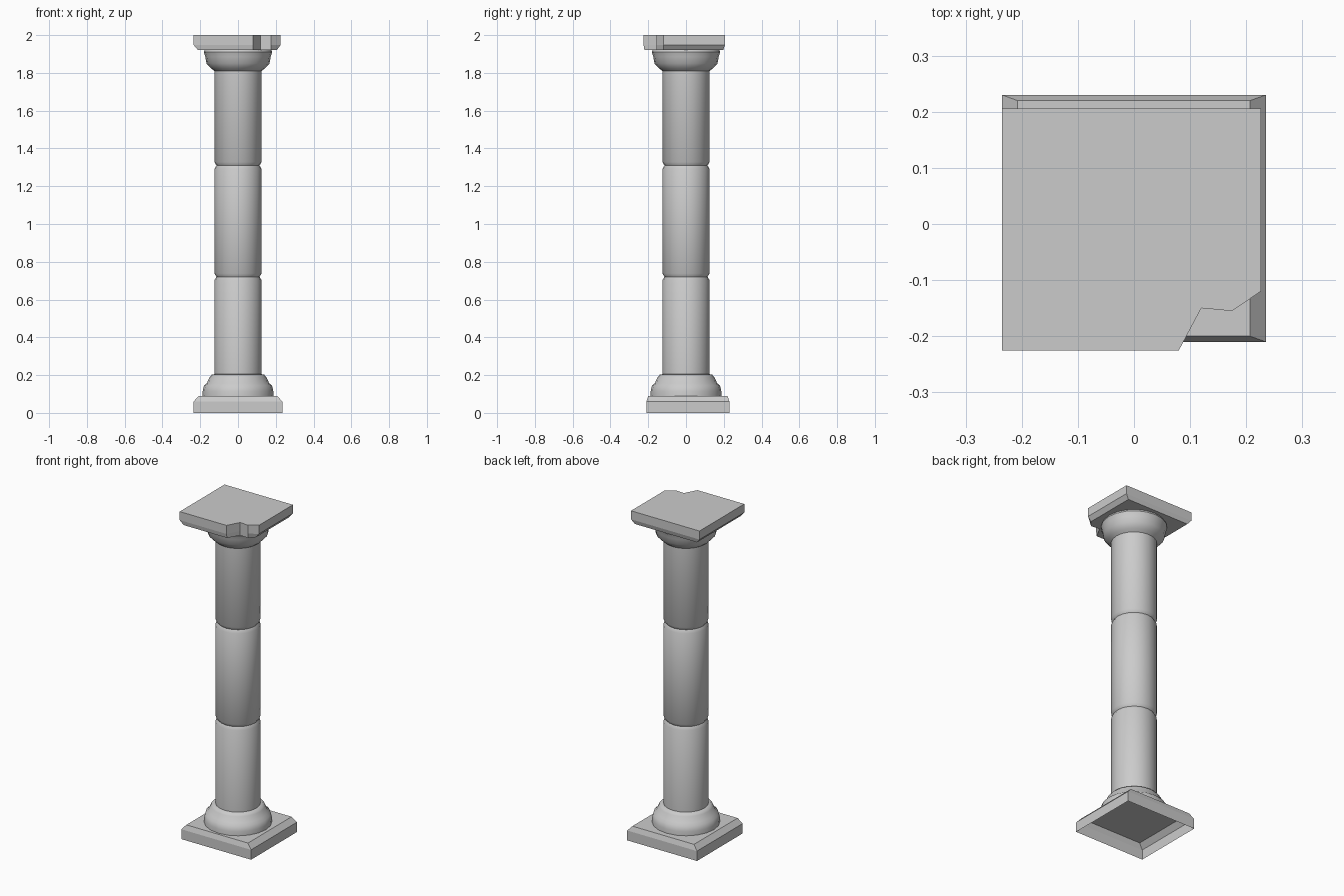
import bpy, bmesh
from math import sin, cos, pi, radians

if "Cube" in bpy.data.objects:
    bpy.data.objects.remove(bpy.data.objects["Cube"])

SIDES = 20


def loft(name, rings, cap_bottom=False, cap_top=False, smooth=False):
    """Skin a stack of equal-length point rings, given from bottom to top."""
    bm = bmesh.new()
    loops = [[bm.verts.new(p) for p in ring] for ring in rings]
    n = len(loops[0])
    for a, b in zip(loops, loops[1:]):
        for i in range(n):
            j = (i + 1) % n
            bm.faces.new((a[i], a[j], b[j], b[i]))
    if cap_bottom:
        bm.faces.new(loops[0][::-1])
    if cap_top:
        bm.faces.new(loops[-1])
    mesh = bpy.data.meshes.new(name)
    bm.to_mesh(mesh)
    bm.free()
    obj = bpy.data.objects.new(name, mesh)
    bpy.context.collection.objects.link(obj)
    if smooth:
        bpy.ops.object.select_all(action='DESELECT')
        obj.select_set(True)
        bpy.context.view_layer.objects.active = obj
        bpy.ops.object.shade_smooth_by_angle(angle=radians(40))
    return obj


def clamped(outline, x0, x1, y0, y1, z):
    """Outline squeezed into a smaller rectangle, used for the chamfers."""
    return [(min(max(x, x0), x1), min(max(y, y0), y1), z) for x, y in outline]


def revolve(name, profile):
    rings = [[(r * cos(2 * pi * i / SIDES), r * sin(2 * pi * i / SIDES), z)
              for i in range(SIDES)] for r, z in profile]
    return loft(name, rings, smooth=True)


# plinth: open underneath, chamfered top edge
square = [(-0.235, -0.21), (0.235, -0.21), (0.235, 0.23), (-0.235, 0.23)]
loft("plinth", [
    clamped(square, -1, 1, -1, 1, 0),
    clamped(square, -1, 1, -1, 1, 0.06),
    clamped(square, -0.208, 0.207, -0.2, 0.22, 0.09),
], cap_top=True)

# column base moulding
revolve("base_moulding", [(0.188, 0.09), (0.187, 0.115), (0.18, 0.145), (0.165, 0.157),
                          (0.15, 0.19), (0.138, 0.203), (0.124, 0.205)])

# shaft of three drums separated by grooves
shaft = [(0.125, 0.2)]
for z in (0.72, 1.31):
    shaft += [(0.125, z - 0.018), (0.114, z), (0.125, z + 0.018)]
shaft.append((0.125, 1.815))
revolve("shaft", shaft)

# flared capital
revolve("capital", [(0.125, 1.81), (0.142, 1.823), (0.167, 1.85), (0.173, 1.885),
                    (0.181, 1.91), (0.174, 1.925)])

# top slab with a broken front right corner and chamfered lower edge
slab = [(-0.235, -0.225), (0.08, -0.225), (0.12, -0.15), (0.175, -0.155),
        (0.226, -0.12), (0.226, 0.206), (-0.235, 0.206)]
loft("top_slab", [
    clamped(slab, -0.213, 0.206, -0.22, 0.198, 1.922),
    clamped(slab, -1, 1, -1, 1, 1.948),
    clamped(slab, -1, 1, -1, 1, 2.0),
], cap_bottom=True, cap_top=True)
